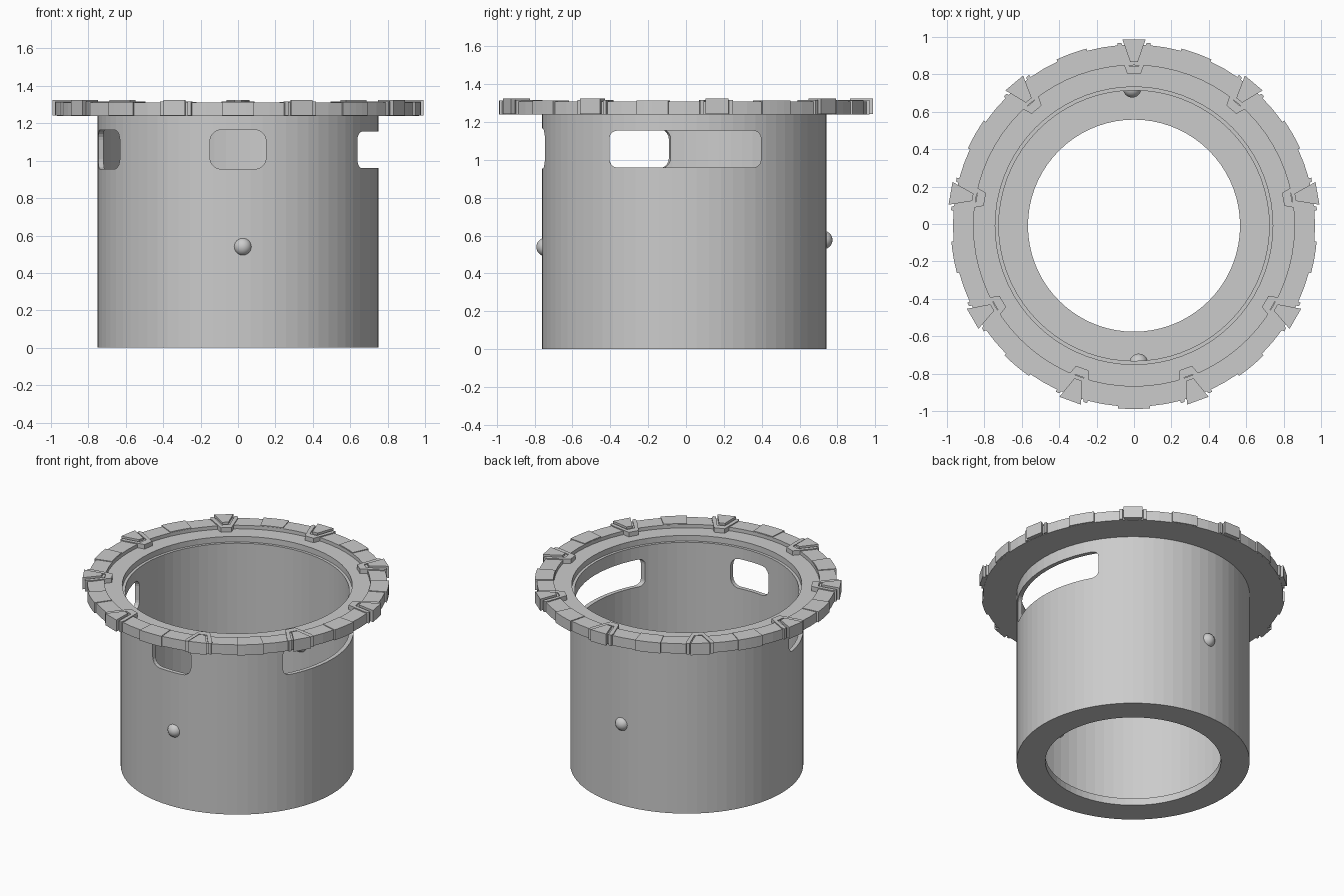
import bpy, bmesh, math
from mathutils import Matrix, Vector

if "Cube" in bpy.data.objects:
    bpy.data.objects.remove(bpy.data.objects["Cube"], do_unlink=True)

CENTRE = Vector((0, -0.009, 0))
SIDES = 72

grey = bpy.data.materials.new("plain_grey")
grey.use_nodes = True
grey.diffuse_color = (0.6, 0.6, 0.6, 1)
grey.node_tree.nodes["Principled BSDF"].inputs["Base Color"].default_value = (0.6, 0.6, 0.6, 1)


def finish(name, bm, location=CENTRE):
    bmesh.ops.recalc_face_normals(bm, faces=bm.faces)
    mesh = bpy.data.meshes.new(name)
    bm.to_mesh(mesh)
    bm.free()
    mesh.materials.append(grey)
    obj = bpy.data.objects.new(name, mesh)
    obj.location = location
    bpy.context.collection.objects.link(obj)
    return obj


def smooth(obj, angle):
    bpy.ops.object.select_all(action="DESELECT")
    obj.select_set(True)
    bpy.context.view_layer.objects.active = obj
    bpy.ops.object.shade_smooth_by_angle(angle=math.radians(angle))


def lathe(name, profile):
    """Closed radius/height profile turned into a ring-shaped solid."""
    bm = bmesh.new()
    rings = []
    for i in range(SIDES):
        a = math.tau * i / SIDES
        rings.append([bm.verts.new((r * math.cos(a), r * math.sin(a), z)) for r, z in profile])
    n = len(profile)
    for i in range(SIDES):
        p, q = rings[i], rings[(i + 1) % SIDES]
        for k in range(n):
            bm.faces.new((p[k], q[k], q[(k + 1) % n], p[(k + 1) % n]))
    return finish(name, bm)


def add_prism(bm, outline, bottom, top, matrix):
    """Extrude an outline from bottom to top, then place it by matrix."""
    verts = [bm.verts.new((x, y, bottom)) for x, y in outline]
    face = bm.faces.new(verts)
    moved = bmesh.ops.extrude_face_region(bm, geom=[face])["geom"]
    upper = [v for v in moved if isinstance(v, bmesh.types.BMVert)]
    bmesh.ops.translate(bm, verts=upper, vec=(0, 0, top - bottom))
    bmesh.ops.transform(bm, matrix=matrix, verts=verts + upper)


def turned(degrees):
    return Matrix.Rotation(math.radians(degrees), 4, "Z")


def window_cutter(name, angle, offset, width, low, high, corner):
    """Rounded slot pointing outward along the given angle."""
    outline = []
    w, h = width / 2 - corner, (high - low) / 2 - corner
    for k, (sx, sy) in enumerate(((1, 1), (-1, 1), (-1, -1), (1, -1))):
        for step in range(6):
            a = math.pi / 2 * (k + step / 5)
            outline.append((sx * w + corner * math.cos(a), sy * h + corner * math.sin(a)))
    # local x -> sideways, local y -> up, local z -> outward
    axes = Matrix(((0, 0, 1, 0), (1, 0, 0, offset), (0, 1, 0, (low + high) / 2), (0, 0, 0, 1)))
    bm = bmesh.new()
    add_prism(bm, outline, 0.45, 1.1, turned(angle) @ axes)
    cutter = finish(name, bm)
    cutter.hide_render = True
    return cutter


# Cylindrical body with a holed floor
body = lathe("body", [(0.567, 0), (0.752, 0), (0.752, 1.245), (0.723, 1.245), (0.723, 0.05), (0.567, 0.05)])

# Window openings in the wall
cutters = [
    window_cutter("front_window_cutter", -90, 0, 0.30, 0.955, 1.165, 0.06),
    window_cutter("left_window_cutter", 0, 0.005, 0.80, 0.96, 1.155, 0.04),
    window_cutter("right_window_cutter", 199.5, 0, 0.345, 0.955, 1.165, 0.055),
]
bpy.context.view_layer.objects.active = body
body.select_set(True)
for cutter in cutters:
    mod = body.modifiers.new(cutter.name, "BOOLEAN")
    mod.operation, mod.solver, mod.object = "DIFFERENCE", "EXACT", cutter
    bpy.ops.object.modifier_apply(modifier=mod.name)
    bpy.data.objects.remove(cutter, do_unlink=True)
smooth(body, 3)

# Flange with a sunken inner track
lathe("flange", [(0.742, 1.24), (0.968, 1.24), (0.968, 1.31), (0.858, 1.31), (0.858, 1.285), (0.742, 1.285)])

# Nine wedges in V frames, with a raised block midway between each pair
frames, wedges, blocks = bmesh.new(), bmesh.new(), bmesh.new()
half_frame = [(0.035, 0.81), (0.088, 0.95), (0.088, 0.978), (0.068, 0.978), (0.026, 0.855)]
frame = half_frame + [(-x, y) for x, y in reversed(half_frame)]
wedge = [(-0.02, 0.875), (0.02, 0.875), (0.062, 0.996), (-0.062, 0.996)]
arc = [math.radians(a) for a in (-5, -2.5, 0, 2.5, 5)]
block = [(0.98 * math.sin(a), 0.98 * math.cos(a)) for a in arc]
block += [(0.86 * math.sin(a), 0.86 * math.cos(a)) for a in reversed(arc)]
for i in range(9):
    add_prism(frames, frame, 1.241, 1.317, turned(40 * i))
    add_prism(wedges, wedge, 1.242, 1.325, turned(40 * i))
    add_prism(blocks, block, 1.2405, 1.315, turned(40 * i + 20))
finish("v_frames", frames)
finish("wedges", wedges)
finish("rim_blocks", blocks)

# Round studs through the front and back wall
for name, place in (("front_stud", (0.025, -0.742, 0.54)), ("back_stud", (-0.01, 0.725, 0.577))):
    bm = bmesh.new()
    bmesh.ops.create_uvsphere(bm, u_segments=24, v_segments=14, radius=0.049)
    smooth(finish(name, bm, place), 40)
